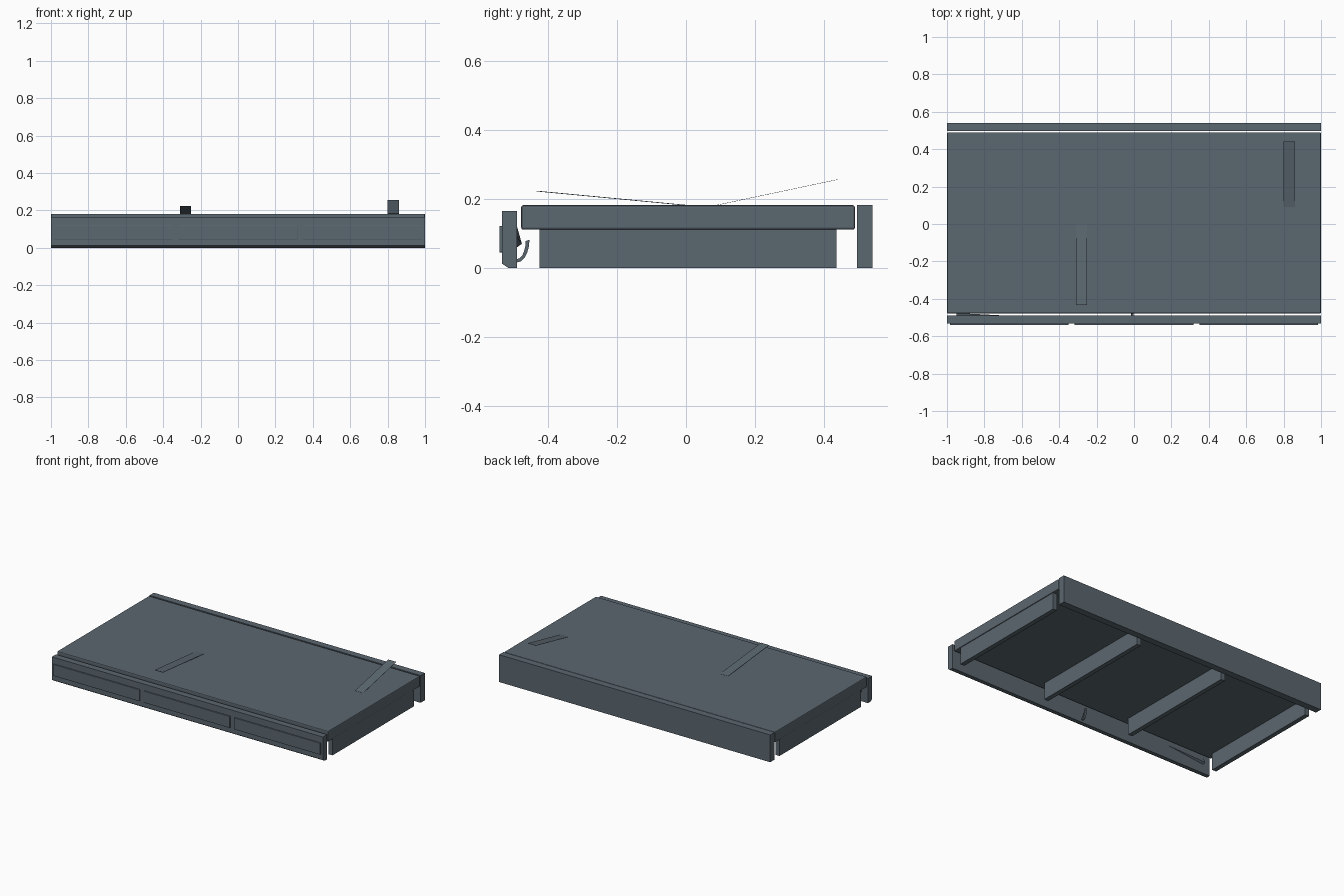
import bpy, bmesh, math

if "Cube" in bpy.data.objects:
    bpy.data.objects.remove(bpy.data.objects["Cube"])

slate = bpy.data.materials.new("slate_grey")
slate.diffuse_color = (0.105, 0.136, 0.162, 1)
slate.use_nodes = True
slate.node_tree.nodes["Principled BSDF"].inputs["Base Color"].default_value = slate.diffuse_color


def mesh_object(name, bm):
    bmesh.ops.recalc_face_normals(bm, faces=bm.faces)
    me = bpy.data.meshes.new(name)
    bm.to_mesh(me)
    bm.free()
    me.materials.append(slate)
    ob = bpy.data.objects.new(name, me)
    bpy.context.collection.objects.link(ob)
    return ob


def extrude_x(name, profile, x0, x1, bevel=0):
    """Extrude a (y, z) outline from x0 to x1."""
    bm = bmesh.new()
    a = [bm.verts.new((x0, y, z)) for y, z in profile]
    b = [bm.verts.new((x1, y, z)) for y, z in profile]
    bm.faces.new(a)
    bm.faces.new(b)
    n = len(profile)
    for i in range(n):
        j = (i + 1) % n
        bm.faces.new((a[i], a[j], b[j], b[i]))
    ob = mesh_object(name, bm)
    if bevel:
        mod = ob.modifiers.new("bevel", 'BEVEL')
        mod.width = bevel
        mod.segments = 2
    return ob


def box(name, x0, x1, y0, y1, z0, z1, bevel=0):
    return extrude_x(name, [(y0, z0), (y1, z0), (y1, z1), (y0, z1)], x0, x1, bevel)


# Platform and rear board
box("platform_slab", -1, 1, -0.478, 0.49, 0.111, 0.182, 0.006)
box("rear_board", -1, 1, 0.496, 0.541, 0, 0.182)

# Front rail with chamfered lower edge
extrude_x("front_rail", [(-0.49, 0), (-0.515, 0), (-0.533, 0.012),
                         (-0.533, 0.165), (-0.49, 0.165)], -1, 1)

# Three raised front panels
for i in range(3):
    c = (i - 1) * 0.667
    box(f"front_panel_{i + 1}", c - 0.318, c + 0.318, -0.541, -0.532, 0.045, 0.122, 0.002)

# Cross supports under the slab
for i in range(4):
    c = -0.98 + i * 0.6533
    box(f"cross_support_{i + 1}", c - 0.015, c + 0.015, -0.425, 0.436, 0, 0.115)

# Loose strips tilted up from the top surface
extrude_x("front_strip", [(-0.434, 0.222), (0, 0.181), (0, 0.183), (-0.434, 0.224)],
          -0.31, -0.25)
extrude_x("rear_strip", [(0.09, 0.182), (0.44, 0.256), (0.44, 0.257), (0.09, 0.183)],
          0.80, 0.86)

# Curved hook behind the front rail
arc = [math.radians(a) for a in range(-90, 1, 18)]
outer = [(-0.49 + 0.036 * math.cos(t), 0.082 + 0.066 * math.sin(t)) for t in arc]
inner = [(-0.49 + 0.025 * math.cos(t), 0.078 + 0.052 * math.sin(t)) for t in reversed(arc)]
extrude_x("rail_hook", outer + inner, -0.016, -0.002)

# Tapered shim behind the front rail
bm = bmesh.new()
tip = bm.verts.new((-0.68, -0.49, 0.09))
base = [bm.verts.new((-0.95, y, z)) for y, z in [(-0.49, 0.12), (-0.476, 0.07), (-0.49, 0.06)]]
bm.faces.new(base)
for i in range(3):
    bm.faces.new((base[i], base[(i + 1) % 3], tip))
mesh_object("rail_shim", bm)
